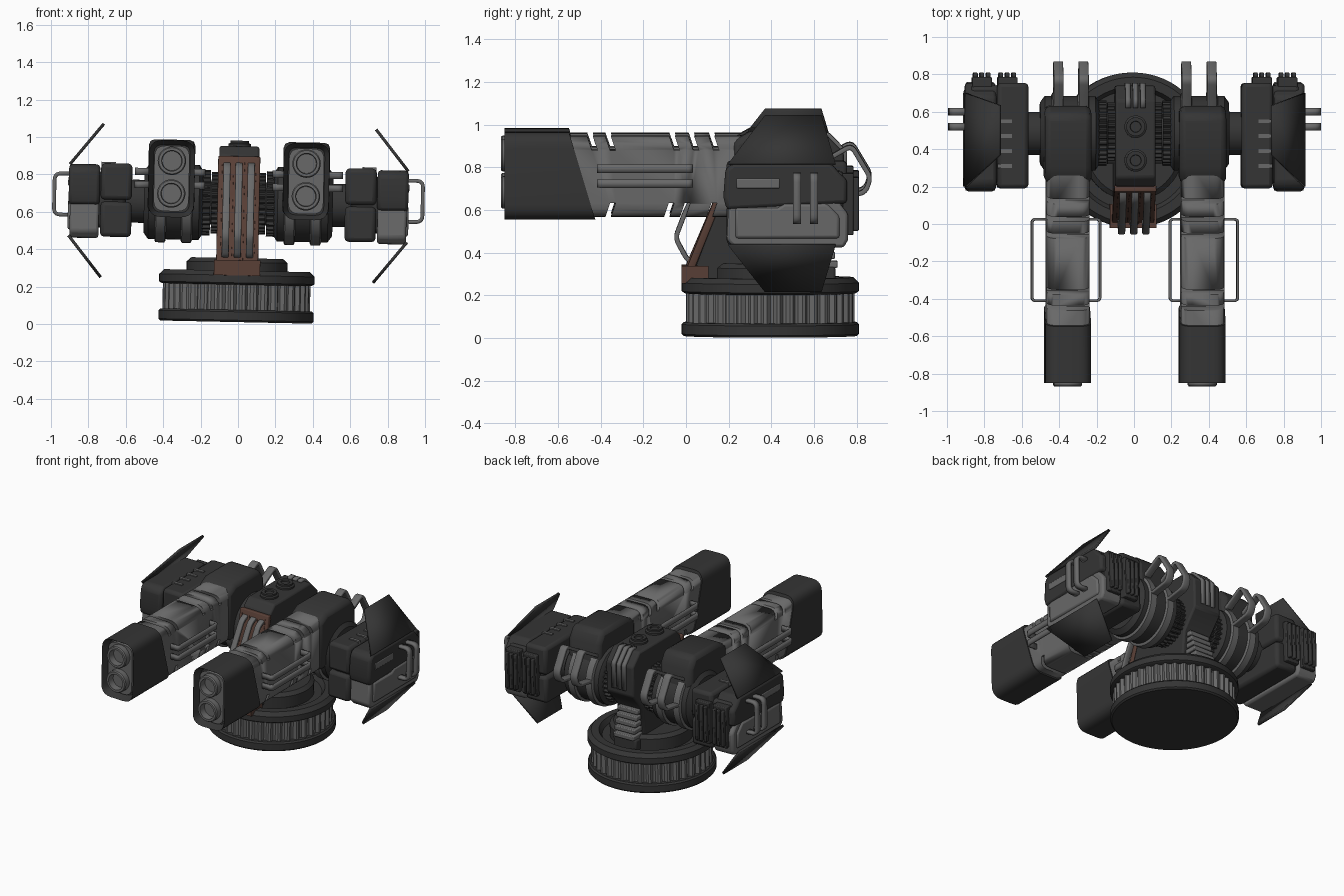
import bpy, bmesh, math
from mathutils import Matrix, Vector

if "Cube" in bpy.data.objects:
    bpy.data.objects.remove(bpy.data.objects["Cube"])

def mat(name, rgb):
    m = bpy.data.materials.new(name)
    m.diffuse_color = (*rgb, 1)
    m.use_nodes = True
    m.node_tree.nodes["Principled BSDF"].inputs["Base Color"].default_value = m.diffuse_color
    return m

DARK = mat("dark_metal", (.035, .035, .035))
GREY = mat("grey_metal", (.14, .14, .14))
BROWN = mat("brown_metal", (.10, .05, .037))

def place(axis, a, b, t):
    return {'x': (t, a, b), 'y': (a, t, b), 'z': (a, b, t)}[axis]

def prism(bm, pts, axis, t0, t1):
    A, B = [[bm.verts.new(place(axis, a, b, t)) for a, b in pts] for t in (t0, t1)]
    n = len(pts)
    cap = bm.faces.new(A)
    bm.faces.new(B[::-1])
    for i in range(n):
        bm.faces.new((A[i], B[i], B[(i + 1) % n], A[(i + 1) % n]))
    return cap

def box(bm, x, y, z):
    prism(bm, [(x[0], y[0]), (x[1], y[0]), (x[1], y[1]), (x[0], y[1])], 'z', *z)

def lathe(bm, axis, c, prof, n=48, dip=0):
    """Turned solid from (radius, position) pairs; dip cuts teeth round the rim."""
    rings = []
    for r, t in prof:
        ring = []
        for k in range(n):
            q, a = r - (dip if k % 4 < 2 else 0), 2 * math.pi * k / n
            ring.append(bm.verts.new(place(axis, c[0] + q * math.cos(a), c[1] + q * math.sin(a), t)))
        rings.append(ring)
    for A, B in zip(rings, rings[1:]):
        for i in range(n):
            bm.faces.new((A[i], B[i], B[(i + 1) % n], A[(i + 1) % n]))
    bm.faces.new(rings[0])
    bm.faces.new(rings[-1][::-1])

def rounded(pts, r, closed=False, n=5):
    """Round the corners of a 2D path."""
    P, out = [Vector(p) for p in pts], []
    for i, p in enumerate(P):
        if not closed and i in (0, len(P) - 1):
            out.append(p)
            continue
        u, v = P[i - 1] - p, P[(i + 1) % len(P)] - p
        a = p + u.normalized() * min(r, u.length * .45)
        b = p + v.normalized() * min(r, v.length * .45)
        for k in range(n + 1):
            s = k / n
            out.append(a * (1 - s) ** 2 + p * 2 * s * (1 - s) + b * s * s)
    return out

def strap(bm, pts, axis, t, w, r=.03):
    """Flat strip following a path, given thickness later."""
    P = rounded(pts, r)
    A, B = [[bm.verts.new(place(axis, p.x, p.y, t + s * w / 2)) for p in P] for s in (-1, 1)]
    for i in range(len(P) - 1):
        bm.faces.new((A[i], A[i + 1], B[i + 1], B[i]))

def make(name, bm, m, mirror=False, bevel=0, thick=0, cutter=None):
    bmesh.ops.recalc_face_normals(bm, faces=bm.faces[:])
    me = bpy.data.meshes.new(name)
    bm.to_mesh(me)
    bm.free()
    o = bpy.data.objects.new(name, me)
    bpy.context.collection.objects.link(o)
    me.materials.append(m)
    if cutter:
        d = o.modifiers.new("cut", 'BOOLEAN')
        d.object, d.operation, d.solver = cutter, 'DIFFERENCE', 'EXACT'
    if thick:
        d = o.modifiers.new("thick", 'SOLIDIFY')
        d.thickness, d.offset, d.use_even_offset = thick, 0, True
    if bevel:
        d = o.modifiers.new("bevel", 'BEVEL')
        d.width, d.segments, d.limit_method, d.angle_limit = bevel, 2, 'ANGLE', .6
    if mirror:
        d = o.modifiers.new("mirror", 'MIRROR')
        d.use_mirror_merge = False
    return o

new = bmesh.new
C = (0, .395)          # turntable centre (x, y)
AX = (.485, .645)      # axle centre (y, z)

# Turntable base
bm = new(); lathe(bm, 'z', C, [(.405, .01), (.415, .02), (.415, .065), (.405, .075)], 64)
make("base_bottom_ring", bm, DARK)
bm = new(); lathe(bm, 'z', C, [(.395, .07), (.395, .225)], 160, .018)
make("base_ribbed_drum", bm, GREY)
bm = new(); lathe(bm, 'z', C, [(.4, .21), (.415, .22), (.415, .26), (.39, .285), (.34, .285), (.32, .25)], 64)
make("base_top_ring", bm, DARK)
bm = new(); lathe(bm, 'z', C, [(.27, .24), (.27, .33), (.245, .352)], 48)
make("pedestal", bm, DARK)

# Central body
body = [(.02, .27), (.17, .66), (.2, .9), (.25, .95), (.66, .95), (.74, .87), (.74, .66), (.63, .53), (.6, .27)]
bm = new(); prism(bm, body, 'x', -.107, .107)
make("central_body", bm, DARK, bevel=.012)
bm = new(); strap(bm, [(0, .275), (.155, .66), (.19, .895)], 'x', 0, .225)
make("front_plate", bm, BROWN, thick=.035, bevel=.006)
bm = new(); box(bm, (-.118, .118), (-.015, .1), (.265, .335))
for x in (-.09, -.03, .03, .09):
    strap(bm, [(-.012, .3), (.14, .655), (.172, .87)], 'x', x, .001)
bmesh.ops.delete(bm, geom=[v for v in bm.verts if not v.link_faces], context='VERTS')
make("front_foot", bm, BROWN, bevel=.006, thick=.012)
bm = new()
for x in (-.065, 0, .065):
    strap(bm, [(.2, .86), (.13, .84), (0, .6), (-.05, .47), (.01, .36), (.06, .37)], 'x', x, .038)
make("front_hoses", bm, GREY, thick=.022, bevel=.005)
bm = new()
for y in (.34, .52):
    lathe(bm, 'z', (0, y), [(.06, .94), (.06, .962), (.05, .968), (.05, .98), (.03, .98), (.028, .97)], 32)
make("top_caps", bm, DARK)
bm = new()
for x in (-.04, 0, .04):
    strap(bm, [(.62, .955), (.665, .955), (.745, .872), (.745, .7)], 'x', x, .028, .01)
make("rear_strips", bm, GREY, thick=.02)
bm = new()
for i in range(5):
    box(bm, (-.08, .08), (.58, .71 - .012 * i), (.33 + .042 * i, .362 + .042 * i))
make("rear_ribs", bm, GREY, bevel=.006)
bm = new(); box(bm, (-.09, .09), (.55, .7), (.25, .335))
make("rear_foot", bm, DARK, bevel=.012)

# Axle, collars and drums
bm = new(); lathe(bm, 'x', AX, [(.115, .05), (.115, .6)])
make("axle", bm, DARK, True)
bm = new(); lathe(bm, 'x', AX, [(.165, .1), (.165, .145)], 128, .014)
lathe(bm, 'x', AX, [(.175, .15), (.175, .2)], 128, .014)
make("ribbed_collar", bm, DARK, True)
bm = new(); lathe(bm, 'x', AX, [(.17, .19), (.2, .21), (.2, .48), (.165, .505)])
make("gun_drum", bm, DARK, True)
bm = new()
for x in (.275, .415):
    lathe(bm, 'x', AX, [(.205, x - .03), (.217, x - .024), (.217, x + .024), (.205, x + .03)])
make("drum_bands", bm, GREY, True)
bm = new()
for x in (.275, .41):
    strap(bm, [(.58, .8), (.67, .85), (.775, .91), (.865, .76), (.84, .69), (.64, .66)], 'x', x, .052)
make("rear_loops", bm, GREY, True, thick=.022, bevel=.005)

# Twin barrel housings
def section(w, z0, z1, r):
    return rounded([(.36 - w, z0), (.36 + w, z0), (.36 + w, z1), (.36 - w, z1)], r, True)

bm = new()
def notch(y, z, s):
    prism(bm, [(y - .013, z + s * .03), (y + .013, z + s * .03), (y + .045, z - s * .065), (y + .019, z - s * .065)], 'x', .2, .52)
for y in (-.46, -.375, -.075, .015, .11):
    notch(y, .955, 1)
for y in (-.375, -.1, -.025, .1):
    notch(y, .577, -1)
cut = make("notch_cutter", bm, DARK)
cut.hide_render = True
cut.display_type = 'WIRE'
bm = new(); prism(bm, section(.116, .577, .955, .06), 'y', -.62, .3)
make("barrel_jacket", bm, GREY, True, cutter=cut)

bm = new(); cap = prism(bm, section(.123, .563, .975, .075), 'y', -.85, -.5)
for v in bm.verts:
    if v.co.y > -.6:
        v.co.y = -.425 - .3 * (v.co.z - .563)
bmesh.ops.recalc_face_normals(bm, faces=bm.faces[:])
bmesh.ops.inset_individual(bm, faces=[cap], thickness=.026)
bmesh.ops.translate(bm, verts=cap.verts[:], vec=(0, .05, 0))
make("muzzle_shroud", bm, DARK, True)
bm = new(); prism(bm, section(.094, .595, .945, .06), 'y', -.82, -.7)
make("muzzle_insert", bm, GREY, True)
bm = new()
for z in (.865, .69):
    lathe(bm, 'y', (.36, z), [(.05, -.78), (.055, -.868), (.07, -.868), (.076, -.86), (.076, -.75)], 32)
make("gun_barrels", bm, GREY, True)
bm = new()
prism(bm, [(.23, .585), (.215, .93), (.3, .978), (.58, .978), (.63, .9), (.64, .6)], 'x', .236, .485)
make("breech_cover", bm, DARK, True, bevel=.03)
bm = new()
for z in (.805, .735):
    for x0, x1 in ((.46, .55), (.26, .187)):
        strap(bm, [(x0, .025), (x1, .025), (x1, -.41), (x0, -.41)], 'z', z, .038, .02)
make("side_rails", bm, GREY, True, thick=.014)

# Side pods
bm = new()
box(bm, (.57, .737), (.19, .755), (.452, .64))
box(bm, (.57, .737), (.19, .755), (.65, .845))
box(bm, (.6, .88), (.22, .74), (.5, .8))
make("pod_inner_half", bm, DARK, True, bevel=.022)
bm = new()
prism(bm, [(.19, .62), (.175, .68), (.185, .81), (.22, .838), (.68, .838), (.72, .79), (.755, .76), (.755, .65)], 'x', .742, .908)
make("pod_outer_cover", bm, DARK, True, bevel=.018)
bm = new()
prism(bm, [(.2, .655), (.19, .48), (.225, .443), (.74, .443), (.76, .48), (.76, .6), (.72, .65), (.65, .69), (.45, .69), (.42, .66)], 'x', .745, .9)
prism(bm, [(.23, .63), (.23, .485), (.72, .485), (.72, .59), (.66, .65), (.46, .65), (.43, .63)], 'x', .88, .911)
make("pod_lower_shell", bm, GREY, True, bevel=.014)
bm = new(); box(bm, (.89, .912), (.235, .44), (.72, .767))
make("pod_side_slot", bm, GREY, True, bevel=.006)
bm = new()
for y in (.52, .6):
    strap(bm, [(.88, .785), (.985, .785), (.985, .565), (.88, .565)], 'y', y, .038, .035)
make("pod_handles", bm, GREY, True, thick=.02)
bm = new()
for x0 in (.628, .764):
    box(bm, (x0, x0 + .105), (.72, .785), (.5, .79))
    for i in range(3):
        box(bm, (x0 + .008 + .034 * i, x0 + .03 + .034 * i), (.75, .81), (.52, .77))
make("pod_rear_vents", bm, DARK, True, bevel=.006)
bm = new()
for y in (.31, .39, .47, .55):
    box(bm, (.66, .735), (y - .01, y + .01), (.83, .852))
make("pod_top_louvres", bm, GREY, True)

# Slanted armour fins, above and below each pod
bm = new()
for s in (1, -1):
    q = [(.905, .2, .19), (.905, .7, .19), (.728, .635, .41), (.728, .37, .41)]
    bm.faces.new([bm.verts.new((x, y, .645 + s * h)) for x, y, h in q])
make("armour_fins", bm, DARK, True, thick=.016)

# Smooth round surfaces, then give the whole model its slight roll
for o in bpy.data.objects:
    o.select_set(True)
bpy.context.view_layer.objects.active = bpy.data.objects["central_body"]
bpy.ops.object.shade_smooth_by_angle(angle=math.radians(35))
pivot = Vector((0, 0, .55))
tilt = Matrix.Translation(pivot) @ Matrix.Rotation(math.radians(1.2), 4, 'Y') @ Matrix.Translation(-pivot)
for o in bpy.data.objects:
    o.matrix_world = tilt
